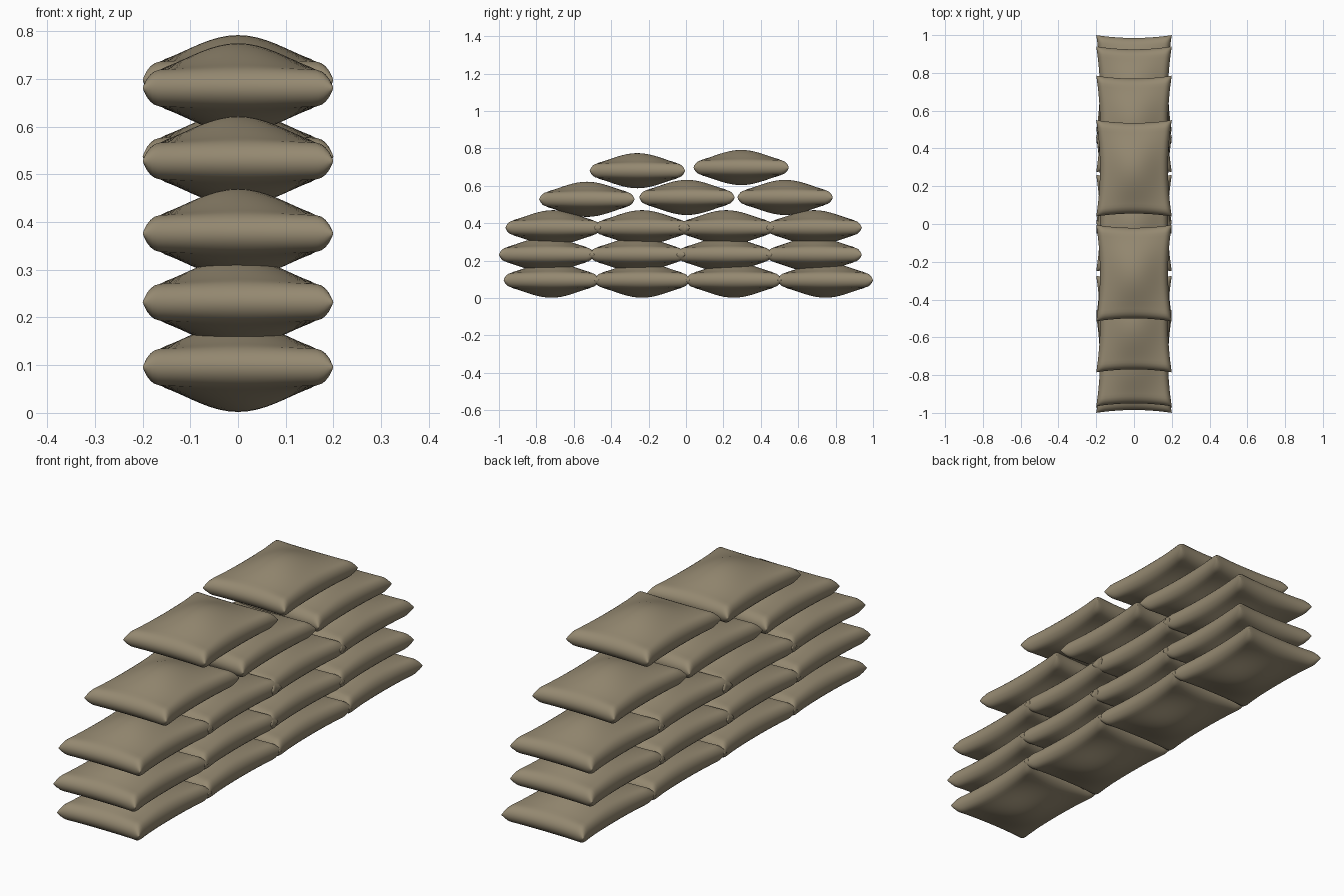
import bpy, math

if "Cube" in bpy.data.objects:
    bpy.data.objects.remove(bpy.data.objects["Cube"])

HX, HY, HZ = 0.2, 0.255, 0.094   # half sizes of one bag
N = 28                           # grid steps across a bag

mat = bpy.data.materials.new("burlap brown")
mat.diffuse_color = (0.30, 0.25, 0.165, 1)
mat.use_nodes = True
mat.node_tree.nodes["Principled BSDF"].inputs["Base Color"].default_value = mat.diffuse_color


def edge(t):
    # rounded rim
    d = max(0.0, (abs(t) - 0.84) / 0.16)
    return math.sqrt(max(0.0, 1 - d * d))


def dome(t):
    return max(0.0, math.cos(t * math.pi / 2)) ** 1.5


def bag_mesh():
    # stuffed pillow: pinched sides, domed top and bottom
    ts = [math.sin(math.pi / 2 * (-1 + 2 * i / N)) for i in range(N + 1)]
    verts, index, faces = [], {}, []
    for side in (1, -1):
        for i, u in enumerate(ts):
            for j, v in enumerate(ts):
                if side < 0 and (i in (0, N) or j in (0, N)):
                    index[side, i, j] = index[1, i, j]
                    continue
                x = HX * u * (1 - 0.10 * (1 - v * v))
                y = HY * v * (1 - 0.06 * (1 - u * u))
                h = HZ * (0.4 * edge(u) * edge(v) + 0.6 * dome(u) * dome(v))
                index[side, i, j] = len(verts)
                verts.append((x, y, side * h))
    for side in (1, -1):
        for i in range(N):
            for j in range(N):
                f = [index[side, a, b] for a, b in
                     ((i, j), (i + 1, j), (i + 1, j + 1), (i, j + 1))]
                faces.append(f if side > 0 else f[::-1])
    me = bpy.data.meshes.new("sandbag")
    me.from_pydata(verts, [], faces)
    me.polygons.foreach_set("use_smooth", [True] * len(me.polygons))
    me.materials.append(mat)
    me.update()
    return me


# rows from the ground up: (y, z) of each bag
rows = [
    [(-0.72, 0.096), (-0.235, 0.096), (0.255, 0.096), (0.745, 0.096)],
    [(-0.745, 0.232), (-0.26, 0.232), (0.205, 0.232), (0.685, 0.232)],
    [(-0.71, 0.376), (-0.235, 0.376), (0.215, 0.376), (0.685, 0.376)],
    [(-0.53, 0.528), (0.005, 0.538), (0.53, 0.538)],
    [(-0.26, 0.681), (0.295, 0.698)],
]
bag = bag_mesh()
for r, row in enumerate(rows):
    for k, (y, z) in enumerate(row):
        ob = bpy.data.objects.new(f"sandbag_row{r + 1}_{k + 1}", bag)
        ob.location = (0, y, z)
        bpy.context.collection.objects.link(ob)
